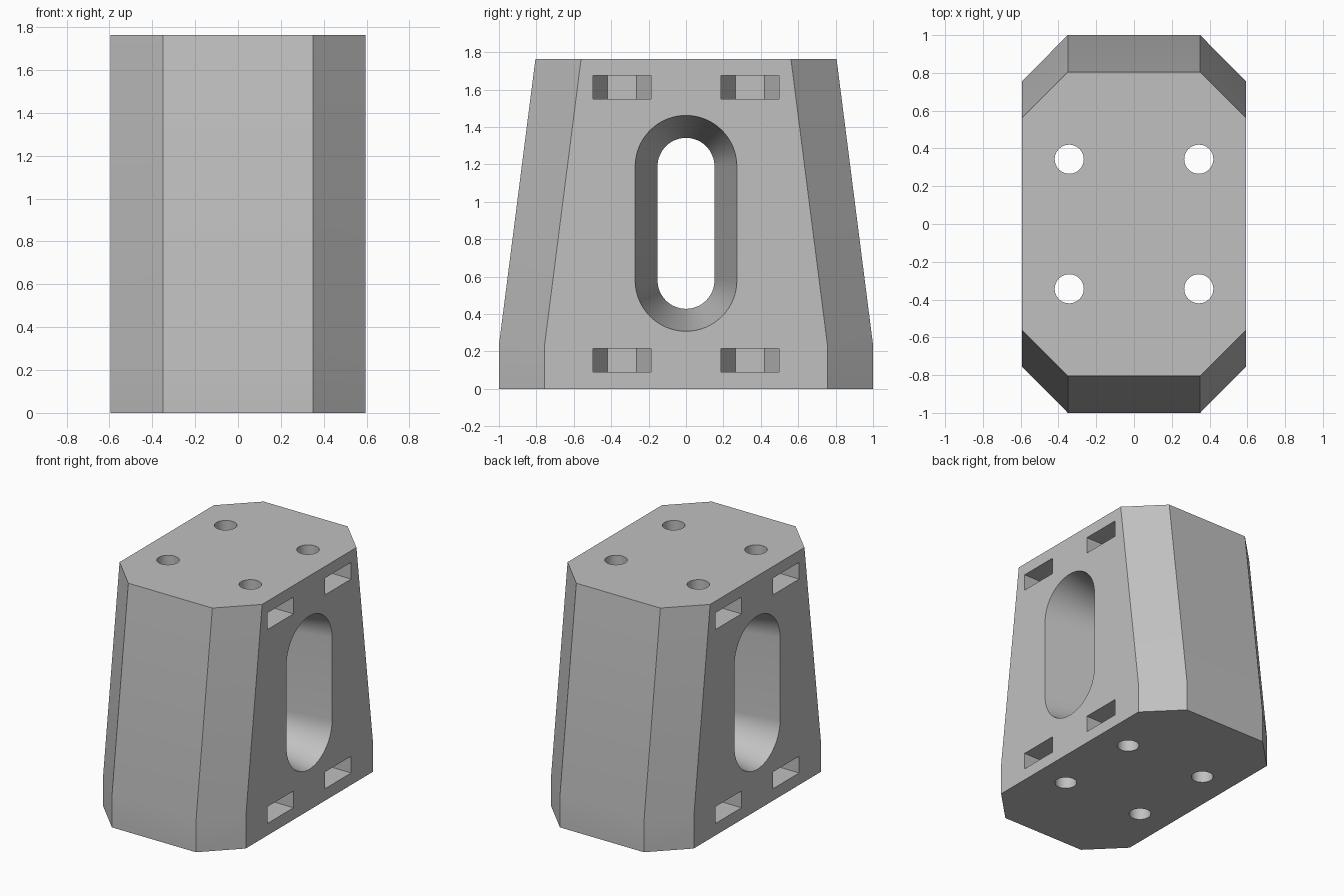
import bpy, bmesh, math

if "Cube" in bpy.data.objects:
    bpy.data.objects.remove(bpy.data.objects["Cube"])

W, H = 0.594, 1.764            # half width, height
HOLE = 0.343                   # bolt offset in x and y
SLOT_Z, SLOT_LEN = 0.885, 0.305  # slot centre, half straight length


def loft(bm, rings):
    """Closed solid through matching rings of points."""
    vs = [[bm.verts.new(p) for p in r] for r in rings]
    n = len(vs[0])
    for a, b in zip(vs, vs[1:]):
        for i in range(n):
            j = (i + 1) % n
            bm.faces.new((a[i], a[j], b[j], b[i]))
    bm.faces.new(vs[0][::-1])
    bm.faces.new(vs[-1])


def make(name, solids):
    bm = bmesh.new()
    for rings in solids:
        loft(bm, rings)
    bmesh.ops.recalc_face_normals(bm, faces=bm.faces)
    me = bpy.data.meshes.new(name)
    bm.to_mesh(me)
    bm.free()
    ob = bpy.data.objects.new(name, me)
    bpy.context.collection.objects.link(ob)
    return ob


# Tapered body with chamfered corners
def octagon(y, z, c=0.244):
    return [(W - c, -y, z), (W, c - y, z), (W, y - c, z), (W - c, y, z),
            (c - W, y, z), (-W, y - c, z), (-W, c - y, z), (c - W, -y, z)]


body = make("spacer_block", [[octagon(1, 0), octagon(1, 0.235), octagon(0.805, H)]])


# Hourglass slot through the sides
def stadium(x, n=32):
    r = 0.152 + 0.12 * abs(x) / W
    pts = []
    for side in (0, 1):
        for i in range(n + 1):
            a = math.pi * (side + i / n)
            pts.append((x, r * math.cos(a),
                        SLOT_Z + (SLOT_LEN if side == 0 else -SLOT_LEN) + r * math.sin(a)))
    return pts


slot = make("slot_cutter", [[stadium(-0.7), stadium(0), stadium(0.7)]])

# Four vertical bolt holes
signs = [(sx, sy) for sx in (-1, 1) for sy in (-1, 1)]


def circle(sx, sy, z, r=0.077, n=48):
    return [(sx * HOLE + r * math.cos(2 * math.pi * i / n),
             sy * HOLE + r * math.sin(2 * math.pi * i / n), z) for i in range(n)]


holes = make("bolt_hole_cutter",
             [[circle(sx, sy, -0.1), circle(sx, sy, H + 0.1)] for sx, sy in signs])


# Eight half-hexagon nut pockets open to the sides
def pocket(sx, sy, z, r=0.155):
    d = r * math.sqrt(3) / 2
    prof = [(0.7, r), (HOLE, r), (HOLE - d, r / 2),
            (HOLE - d, -r / 2), (HOLE, -r), (0.7, -r)]
    return [(sx * x, sy * HOLE + y, z) for x, y in prof]


pockets = make("nut_pocket_cutter",
               [[pocket(sx, sy, z0), pocket(sx, sy, z0 + 0.126)]
                for sx, sy in signs for z0 in (0.09, 1.55)])

# Cut, then remove the cutters
bpy.context.view_layer.objects.active = body
body.select_set(True)
for cutter in (slot, holes, pockets):
    m = body.modifiers.new(cutter.name, 'BOOLEAN')
    m.operation = 'DIFFERENCE'
    m.solver = 'EXACT'
    m.object = cutter
    bpy.ops.object.modifier_apply(modifier=m.name)
    bpy.data.objects.remove(cutter)

# Plain grey material
mat = bpy.data.materials.new("light_grey")
mat.diffuse_color = (0.53, 0.53, 0.53, 1)
mat.use_nodes = True
mat.node_tree.nodes["Principled BSDF"].inputs["Base Color"].default_value = mat.diffuse_color
body.data.materials.clear()
body.data.materials.append(mat)
for p in body.data.polygons:
    p.material_index = 0
bpy.ops.object.shade_smooth_by_angle(angle=math.radians(20))
